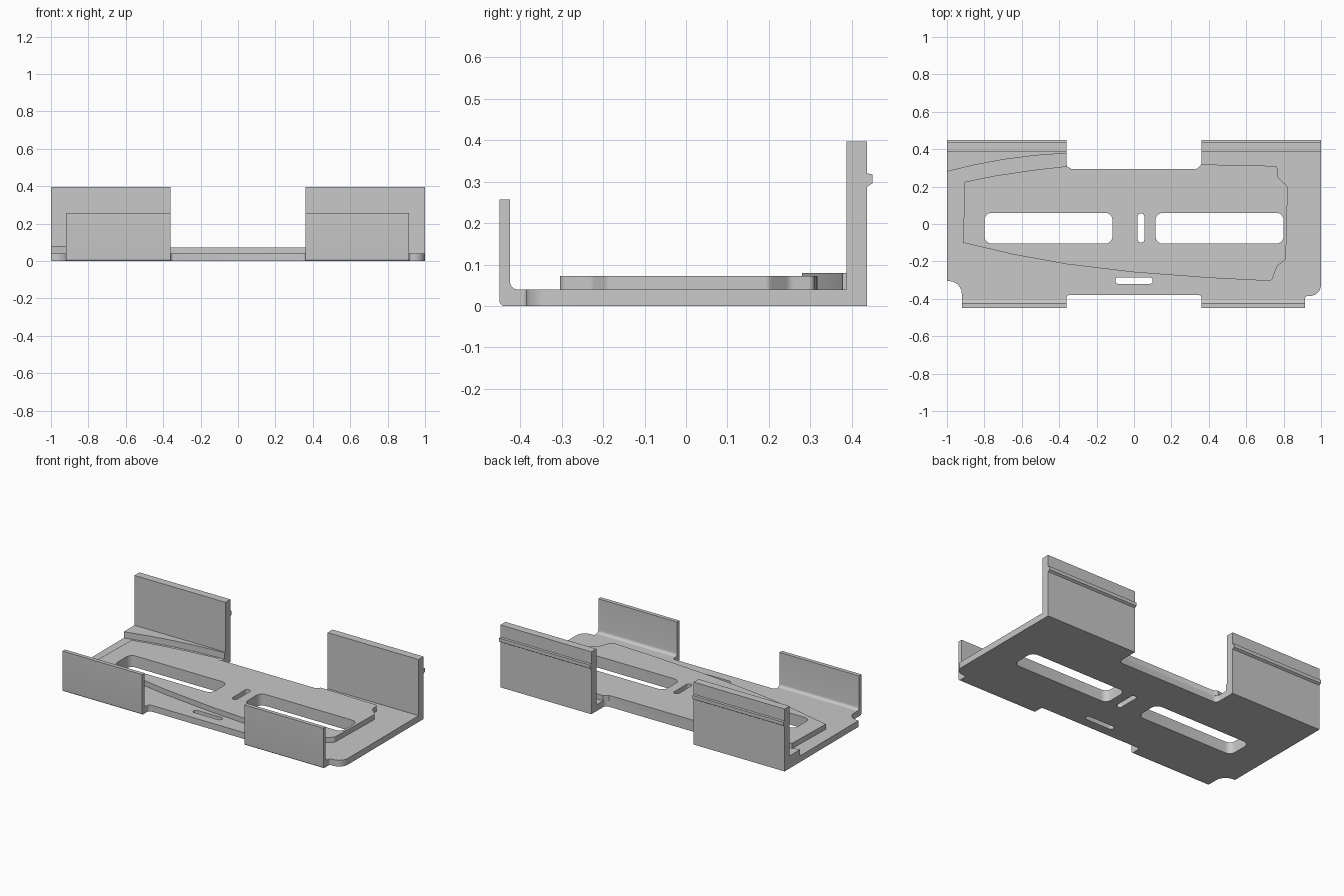
import bpy
import bmesh
from math import sin
from mathutils import Matrix, Vector

cube = bpy.data.objects.get("Cube")
if cube:
    bpy.data.objects.remove(cube, do_unlink=True)

grey = bpy.data.materials.new("plain grey")
grey.use_nodes = True
COLOUR = (0.58, 0.58, 0.58, 1)
grey.diffuse_color = COLOUR
grey.node_tree.nodes["Principled BSDF"].inputs["Base Color"].default_value = COLOUR


def rounded(corners, steps=6):
    """Outline from (x, y[, radius]) corners, each filleted by its radius."""
    out = []
    for i, c in enumerate(corners):
        p = Vector(c[:2])
        if len(c) < 3:
            out.append(p)
            continue
        r = c[2]
        a = (Vector(corners[i - 1][:2]) - p).normalized()
        b = (Vector(corners[(i + 1) % len(corners)][:2]) - p).normalized()
        inward = (a + b).normalized()
        centre = p + inward * r / sin(a.angle(b) / 2)
        # Radii to the two tangent points, swept from one to the other
        start, end = [(p + d * inward.dot(d) * (centre - p).length - centre).normalized()
                      for d in (a, b)]
        sweep = start.angle(end)
        for k in range(steps + 1):
            t = sweep * k / steps
            out.append(centre + (start * sin(sweep - t) + end * sin(t)) * (r / sin(sweep)))
    return out


def slot(x0, x1, y0, y1, r):
    return rounded([(x0, y0, r), (x1, y0, r), (x1, y1, r), (x0, y1, r)])


def prism(name, loops, lo, hi, along_x=False):
    """Solid from outlines (later loops are holes), extruded along z or x."""
    curve = bpy.data.curves.new(name, 'CURVE')
    curve.dimensions = '2D'
    curve.fill_mode = 'BOTH'
    curve.extrude = (hi - lo) / 2
    for loop in loops:
        spline = curve.splines.new('POLY')
        spline.points.add(len(loop) - 1)
        for pt, p in zip(spline.points, loop):
            pt.co = (p[0], p[1], 0, 1)
        spline.use_cyclic_u = True
    temp = bpy.data.objects.new(name + "_outline", curve)
    mesh = bpy.data.meshes.new_from_object(temp)
    bpy.data.objects.remove(temp)
    bpy.data.curves.remove(curve)
    mesh.transform(Matrix.Translation((0, 0, (lo + hi) / 2)))
    if along_x:
        mesh.transform(Matrix(((0, 0, 1, 0), (1, 0, 0, 0), (0, 1, 0, 0), (0, 0, 0, 1))))
    bm = bmesh.new()
    bm.from_mesh(mesh)
    bmesh.ops.remove_doubles(bm, verts=bm.verts, dist=0.0001)
    bmesh.ops.recalc_face_normals(bm, faces=bm.faces)
    bm.to_mesh(mesh)
    bm.free()
    mesh.name = name
    mesh.materials.clear()
    mesh.materials.append(grey)
    ob = bpy.data.objects.new(name, mesh)
    bpy.context.collection.objects.link(ob)
    bpy.ops.object.select_all(action='DESELECT')
    ob.select_set(True)
    bpy.context.view_layer.objects.active = ob
    bpy.ops.object.shade_smooth_by_angle(angle=0.6)


IN, BACK, FRONT = 0.36, 0.437, -0.405
FLOOR, PAD = 0.04, 0.073

# Openings through the tray
openings = [slot(-0.8, -0.115, -0.105, 0.06, 0.04),
            slot(0.115, 0.8, -0.105, 0.06, 0.04),
            slot(0.02, 0.055, -0.1, 0.057, 0.017)]
front_slot = slot(-0.1, 0.1, -0.32, -0.285, 0.017)

# Floor plate with notches front and back
plate = rounded([
    (-1, BACK), (-IN, BACK), (-IN, 0.295, 0.025), (IN, 0.295, 0.025), (IN, BACK), (1, BACK),
    (1, -0.385, 0.06), (0.915, -0.385, 0.012), (0.915, FRONT), (IN, FRONT),
    (IN, -0.38, 0.015), (-IN, -0.38, 0.015), (-IN, FRONT), (-0.92, FRONT),
    (-0.92, -0.305, 0.07), (-1, -0.305)])
prism("floor_plate", [plate] + openings + [front_slot], 0, FLOOR)

# Raised pad with swept edges
pad = rounded([
    (-0.905, 0.225), (-0.75, 0.257), (-0.55, 0.287), (-IN, 0.309), (-0.335, 0.295),
    (0.335, 0.295), (IN, 0.318), (0.5, 0.316), (0.765, 0.31, 0.015), (0.77, 0.25, 0.03),
    (0.822, 0.2, 0.02), (0.812, -0.19, 0.02), (0.765, -0.225, 0.03), (0.735, -0.305, 0.02),
    (0.4, -0.288), (0, -0.258), (-0.36, -0.215), (-0.65, -0.162), (-0.914, -0.1)])
prism("raised_pad", [pad] + openings, FLOOR, PAD)

# Swept ledge beside the right back wall
ledge = [(-1, 0.28), (-0.85, 0.316), (-0.7, 0.344), (-0.53, 0.366), (-IN, 0.378),
         (-IN, 0.39), (-1, 0.39)]
prism("back_ledge", [ledge], FLOOR, 0.08)

# Walls, as side profiles swept along x
back_wall = [(0.387, FLOOR), (BACK, FLOOR), (BACK, 0.288), (0.45, 0.296), (0.45, 0.318),
             (BACK, 0.32), (BACK, 0.397), (0.387, 0.397)]
front_wall = rounded([(FRONT, 0), (-0.45, 0, 0.012), (-0.45, 0.257), (-0.425, 0.257),
                      (-0.425, FLOOR, 0.019), (FRONT, FLOOR)])
prism("back_wall_right", [back_wall], -1, -IN, True)
prism("back_wall_left", [back_wall], IN, 1, True)
prism("front_wall_right", [front_wall], -0.92, -IN, True)
prism("front_wall_left", [front_wall], IN, 0.915, True)
